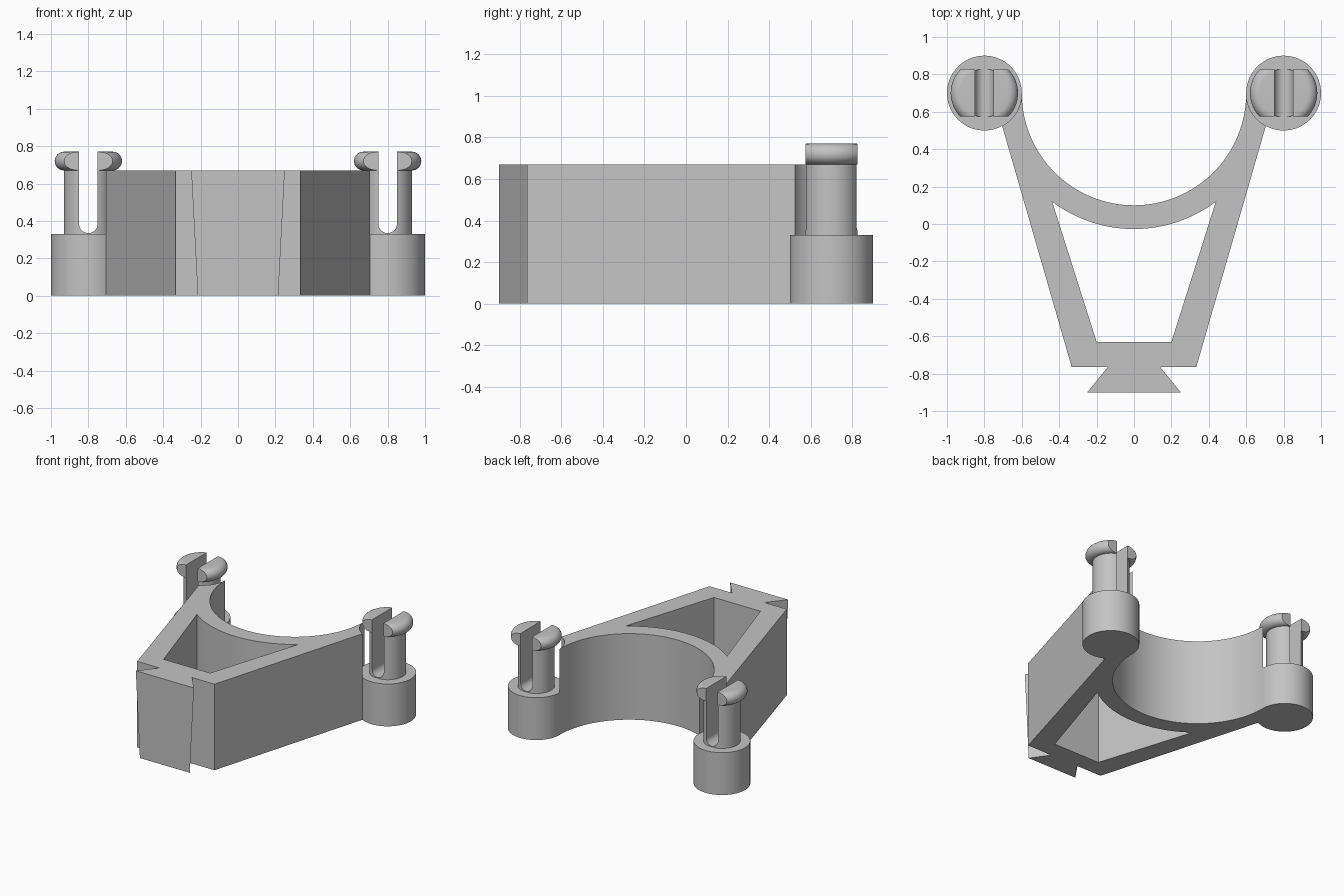
import bpy, bmesh
from math import sin, cos, pi, radians
from mathutils import Matrix

cube = bpy.data.objects.get("Cube")
if cube:
    bpy.data.objects.remove(cube)

grey = bpy.data.materials.new("plain grey")
grey.use_nodes = True
grey.diffuse_color = (0.55, 0.55, 0.55, 1)
grey.node_tree.nodes["Principled BSDF"].inputs["Base Color"].default_value = grey.diffuse_color

HEIGHT = 0.67
BOSS_TOP = 0.33
POST = (0.8, 0.7)


def finish(name, bm):
    bmesh.ops.recalc_face_normals(bm, faces=bm.faces)
    mesh = bpy.data.meshes.new(name)
    bm.to_mesh(mesh)
    bm.free()
    mesh.materials.append(grey)
    obj = bpy.data.objects.new(name, mesh)
    bpy.context.collection.objects.link(obj)
    return obj


def smooth(obj):
    bpy.ops.object.select_all(action="DESELECT")
    obj.select_set(True)
    bpy.context.view_layer.objects.active = obj
    bpy.ops.object.shade_smooth_by_angle(angle=radians(30))


def arc(cx, cy, r, start, end, n):
    steps = [radians(start + (end - start) * i / n) for i in range(n + 1)]
    return [(cx + r * cos(a), cy + r * sin(a)) for a in steps]


def prism(name, loops, depth):
    """Extrude an outline with optional holes upward."""
    bm = bmesh.new()
    for loop in loops:
        verts = [bm.verts.new((x, y, 0)) for x, y in loop]
        for a, b in zip(verts, verts[1:] + verts[:1]):
            bm.edges.new((a, b))
    bmesh.ops.triangle_fill(bm, use_beauty=True, edges=bm.edges[:], normal=(0, 0, 1))
    out = bmesh.ops.extrude_face_region(bm, geom=bm.faces[:])
    top = [v for v in out["geom"] if isinstance(v, bmesh.types.BMVert)]
    bmesh.ops.translate(bm, verts=top, vec=(0, 0, depth))
    return finish(name, bm)


def revolve(name, profile, n=64):
    """Spin an (r, z) profile about z; it starts and ends on the axis."""
    bm = bmesh.new()
    verts = [bm.verts.new((r, 0, z)) for r, z in profile]
    edges = [bm.edges.new(p) for p in zip(verts, verts[1:])]
    bmesh.ops.spin(bm, geom=verts + edges, cent=(0, 0, 0), axis=(0, 0, 1),
                   angle=2 * pi, steps=n, use_merge=True)
    bmesh.ops.remove_doubles(bm, verts=bm.verts, dist=0.0001)
    return finish(name, bm)


def cut(obj, cutter, operation):
    """Apply a boolean and discard the cutter."""
    cutter.hide_render = True
    mod = obj.modifiers.new("cut", "BOOLEAN")
    mod.object, mod.operation, mod.solver = cutter, operation, "EXACT"
    graph = bpy.context.evaluated_depsgraph_get()
    mesh = bpy.data.meshes.new_from_object(obj.evaluated_get(graph))
    obj.modifiers.clear()
    obj.data = mesh
    bpy.data.objects.remove(cutter)


# Frame: tapered arms, a round cradle and an open middle
right_end = arc(*POST, 0.2, 241.6, 180, 14)
left_end = [(-x, y) for x, y in reversed(right_end)]
cradle = arc(0, 0.7, 0.6, 0, -180, 64)[1:-1]
outline = [(-0.333, -0.765), (0.333, -0.765)] + right_end + cradle + left_end
window = [(-0.2, -0.63), (0.2, -0.63)] + arc(0, 0.7, 0.727, -53, -127, 32)
smooth(prism("frame", [outline, window], HEIGHT))

# Dovetail tongue, narrower toward the bottom
tongue = prism("dovetail_tongue",
               [[(-0.25, -0.9), (0.25, -0.9), (0.14, -0.765), (-0.14, -0.765)]], HEIGHT)
for v in tongue.data.vertices:
    if v.co.z < 0.01:
        v.co.x *= 0.86

# Split snap pin with a rounded rim, flat sides and a round-bottomed slot
rim = arc(0.13, 0.72, 0.05, -90, 90, 16)
pin = revolve("right_snap_pin", [(0, 0.3), (0.13, 0.3)] + rim + [(0, 0.77)])
bm = bmesh.new()
bmesh.ops.create_cube(bm, size=1, matrix=Matrix.Diagonal((1, 0.25, 2, 1)))
cut(pin, finish("side_trimmer", bm), "INTERSECT")
slot = prism("slot_cutter", [arc(0, 0.385, 0.05, 180, 360, 24) + [(0.05, 1), (-0.05, 1)]], 1)
slot.data.transform(Matrix.Translation((0, 0.5, 0)) @ Matrix.Rotation(pi / 2, 4, "X"))
cut(pin, slot, "DIFFERENCE")
smooth(pin)

# Round boss under each pin
boss = revolve("right_boss", [(0, 0), (0.2, 0), (0.2, BOSS_TOP), (0, BOSS_TOP)], 72)
smooth(boss)

for part in (pin, boss):
    twin = part.copy()
    twin.name = part.name.replace("right", "left")
    bpy.context.collection.objects.link(twin)
    part.location = (-POST[0], POST[1], 0)
    twin.location = (POST[0], POST[1], 0)
